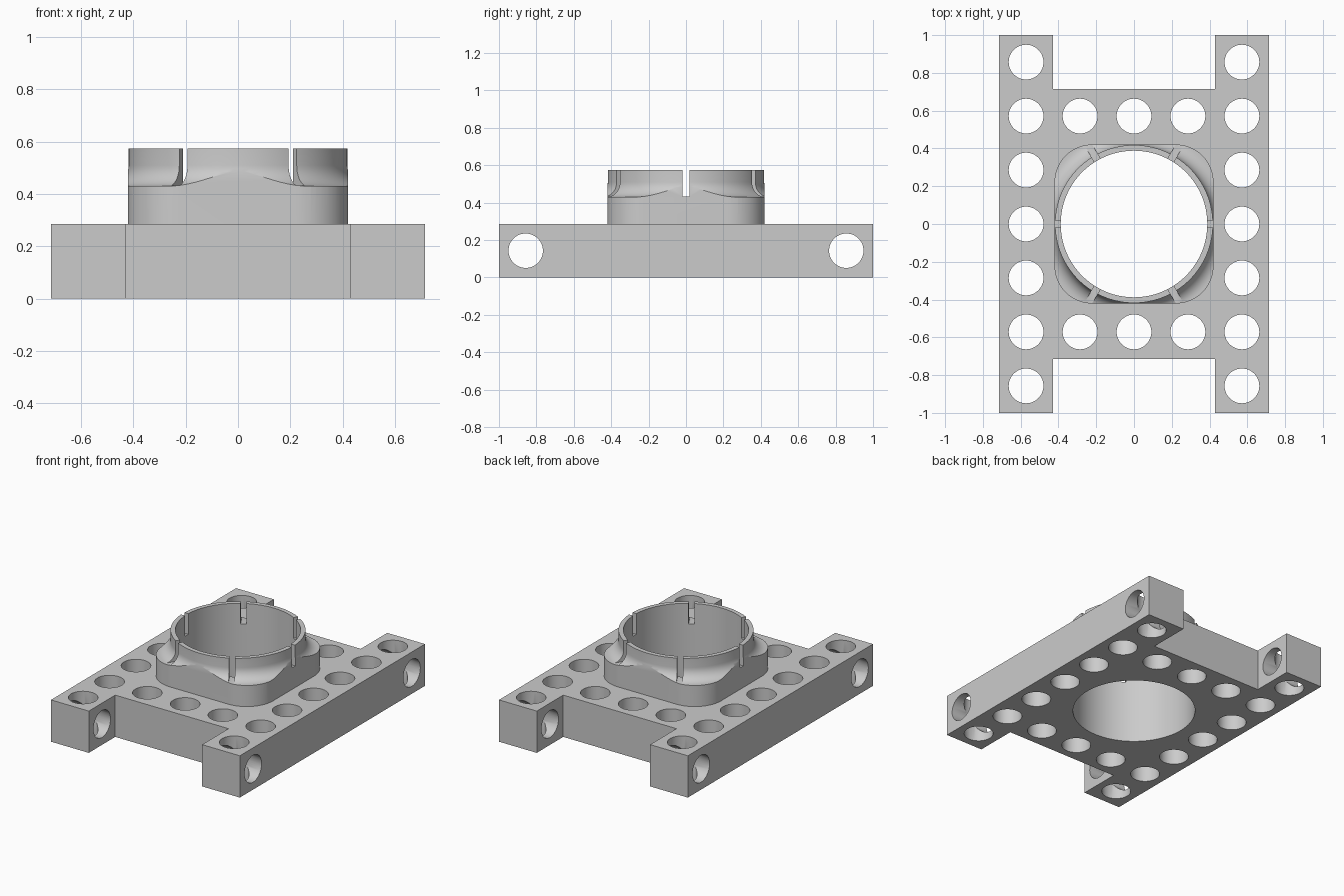
import bpy, bmesh
from math import sin, cos, pi, radians
from mathutils import Matrix, Vector

cube = bpy.data.objects.get("Cube")
if cube:
    bpy.data.objects.remove(cube, do_unlink=True)

P = 2 / 7             # hole pitch, also the beam thickness
HOLE_R = 0.092
BORE_R = 0.388
RING_R = 0.418
BOSS = 0.421          # half width of the rounded square
SHOULDER, TOP = 0.43, 0.574

grey = bpy.data.materials.new("light_grey")
grey.use_nodes = True
colour = (0.6, 0.6, 0.6, 1)
grey.diffuse_color = colour
grey.node_tree.nodes["Principled BSDF"].inputs["Base Color"].default_value = colour


def make(name, bm):
    bmesh.ops.recalc_face_normals(bm, faces=bm.faces)
    mesh = bpy.data.meshes.new(name)
    bm.to_mesh(mesh)
    bm.free()
    mesh.materials.append(grey)
    obj = bpy.data.objects.new(name, mesh)
    bpy.context.collection.objects.link(obj)
    return obj


def prism(name, outline, z0, z1):
    bm = bmesh.new()
    face = bm.faces.new([bm.verts.new((x, y, z0)) for x, y in outline])
    ext = bmesh.ops.extrude_face_region(bm, geom=[face])["geom"]
    verts = [v for v in ext if isinstance(v, bmesh.types.BMVert)]
    bmesh.ops.translate(bm, verts=verts, vec=(0, 0, z1 - z0))
    return make(name, bm)


def cylinders(name, centres, radius, depth, axis="Z", segments=48):
    bm = bmesh.new()
    turn = Matrix.Rotation(pi / 2, 4, "Y") if axis == "X" else Matrix()
    for c in centres:
        bmesh.ops.create_cone(bm, cap_ends=True, segments=segments, radius1=radius,
                              radius2=radius, depth=depth,
                              matrix=Matrix.Translation(Vector(c)) @ turn)
    return make(name, bm)


def lathe(name, profile, steps=128):
    bm = bmesh.new()
    rings = [[bm.verts.new((r * cos(2 * pi * i / steps), r * sin(2 * pi * i / steps), z))
              for i in range(steps)] for r, z in profile]
    for a, b in zip(rings, rings[1:]):
        for i in range(steps):
            j = (i + 1) % steps
            bm.faces.new((a[i], a[j], b[j], b[i]))
    bm.faces.new(rings[0])
    bm.faces.new(rings[-1])
    return make(name, bm)


def boolean(obj, cutter, operation="DIFFERENCE"):
    mod = obj.modifiers.new(cutter.name, "BOOLEAN")
    mod.operation = operation
    mod.solver = "EXACT"
    mod.object = cutter
    bpy.context.view_layer.update()
    with bpy.context.temp_override(object=obj, active_object=obj, selected_objects=[obj]):
        bpy.ops.object.modifier_apply(modifier=mod.name)
    bpy.data.objects.remove(cutter, do_unlink=True)


# Base plate: two long rails joined by a wide web
quarter = [(1.5 * P, 2.5 * P), (1.5 * P, 1), (2.5 * P, 1)]
right = quarter + [(x, -y) for x, y in reversed(quarter)]
left = [(-x, y) for x, y in reversed(right)]
plate = prism("base_plate", right + left, 0, P)

# Round holes down the rails and across the web
spots = [(sx * 2 * P, k * P, P / 2) for sx in (-1, 1) for k in range(-3, 4)]
spots += [(k * P, sy * 2 * P, P / 2) for sy in (-1, 1) for k in (-1, 0, 1)]
boolean(plate, cylinders("hole_cutter", spots, HOLE_R, 1))

# Cross holes through the rail ends
ends = [(0, sy * 3 * P, P / 2) for sy in (-1, 1)]
boolean(plate, cylinders("cross_hole_cutter", ends, HOLE_R, 3, "X"))
boolean(plate, cylinders("bore_cutter", [(0, 0, 0)], BORE_R, 3, segments=128))

# Collar: rounded square boss, blended by a fillet into a thin round ring
corner, steps = 0.2, 16
outline = []
for q in range(4):
    mid = radians(45 + 90 * q)
    reach = (BOSS - corner) * 2 ** 0.5
    for i in range(steps + 1):
        a = radians(90 * (q + i / steps))
        outline.append((reach * cos(mid) + corner * cos(a), reach * sin(mid) + corner * sin(a)))
collar = prism("collar", outline, P, TOP + 0.1)

fillet = 0.08
profile = [(0.7, 0), (0.7, SHOULDER)]
for i in range(11):
    a = radians(270 - 9 * i)
    profile.append((RING_R + fillet + fillet * cos(a), SHOULDER + fillet + fillet * sin(a)))
profile.append((RING_R, TOP))
boolean(collar, lathe("collar_shape", profile), "INTERSECT")
boolean(collar, cylinders("bore_cutter", [(0, 0, 0)], BORE_R, 3, segments=128))

# Six slots that split the ring into springy segments
half = 0.018
for k in range(3):
    slot = prism("slot_cutter", [(-1, -half), (1, -half), (1, half), (-1, half)],
                 SHOULDER + 0.003, 1)
    slot.data.transform(Matrix.Rotation(k * pi / 3, 4, "Z"))
    boolean(collar, slot)

# Smooth curved walls, crisp edges
for obj in (plate, collar):
    bpy.ops.object.select_all(action="DESELECT")
    obj.select_set(True)
    bpy.context.view_layer.objects.active = obj
    bpy.ops.object.shade_smooth_by_angle(angle=radians(30))
